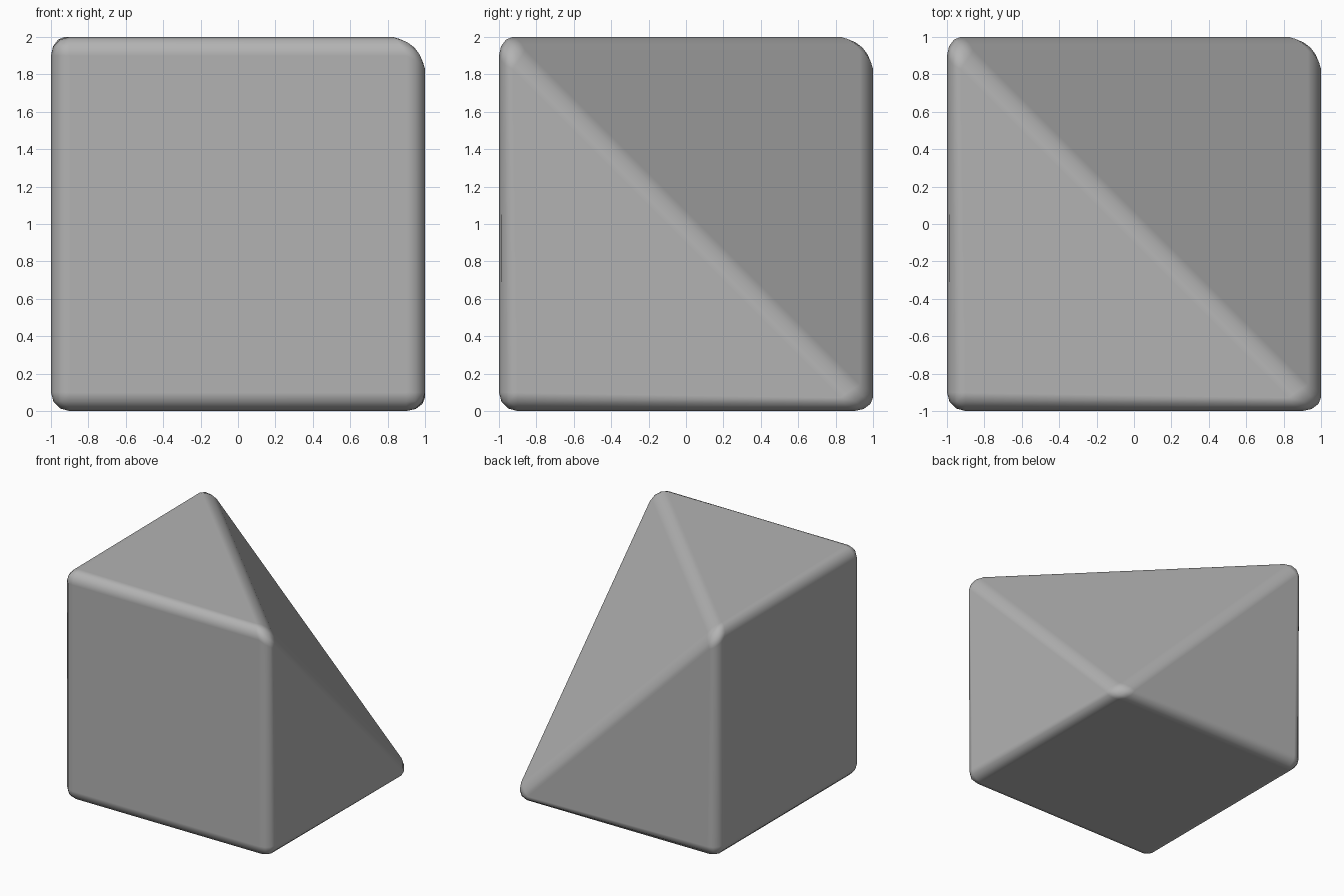
import bpy, bmesh
from mathutils import Vector

if "Cube" in bpy.data.objects:
    bpy.data.objects.remove(bpy.data.objects["Cube"])

# Cube standing on the ground, with the back right top corner sliced off
bm = bmesh.new()
bmesh.ops.create_cube(bm, size=2)
bmesh.ops.translate(bm, verts=bm.verts, vec=(0, 0, 1))
corner = max(bm.verts, key=lambda v: v.co.dot(Vector((1, 1, 1))))
bm.verts.remove(corner)

# Close the slice: three missing side triangles and the slanted face
rim = {v.co.to_tuple(1): v for v in bm.verts}
get = lambda x, y, z: rim[(float(x), float(y), float(z))]
a, b, c = get(1, -1, 2), get(-1, 1, 2), get(1, 1, 0)
for tri in ((a, b, get(-1, -1, 2)), (b, c, get(-1, 1, 0)),
            (c, a, get(1, -1, 0)), (a, b, c)):
    bm.faces.new(tri)
bmesh.ops.recalc_face_normals(bm, faces=bm.faces)
for f in bm.faces:
    f.smooth = True

mesh = bpy.data.meshes.new("cut_corner_block")
bm.to_mesh(mesh)
bm.free()
block = bpy.data.objects.new("cut_corner_block", mesh)
bpy.context.collection.objects.link(block)

# Soft rounded edges that keep the large faces flat
bevel = block.modifiers.new("rounded_edges", 'BEVEL')
bevel.offset_type = 'ABSOLUTE'
bevel.width = 0.1
bevel.segments = 3
bevel.limit_method = 'NONE'
bevel.harden_normals = True

# Dark grey finish
grey = bpy.data.materials.new("dark_grey")
grey.diffuse_color = (0.45, 0.45, 0.45, 1)
grey.use_nodes = True
grey.node_tree.nodes["Principled BSDF"].inputs["Base Color"].default_value = grey.diffuse_color
mesh.materials.append(grey)
